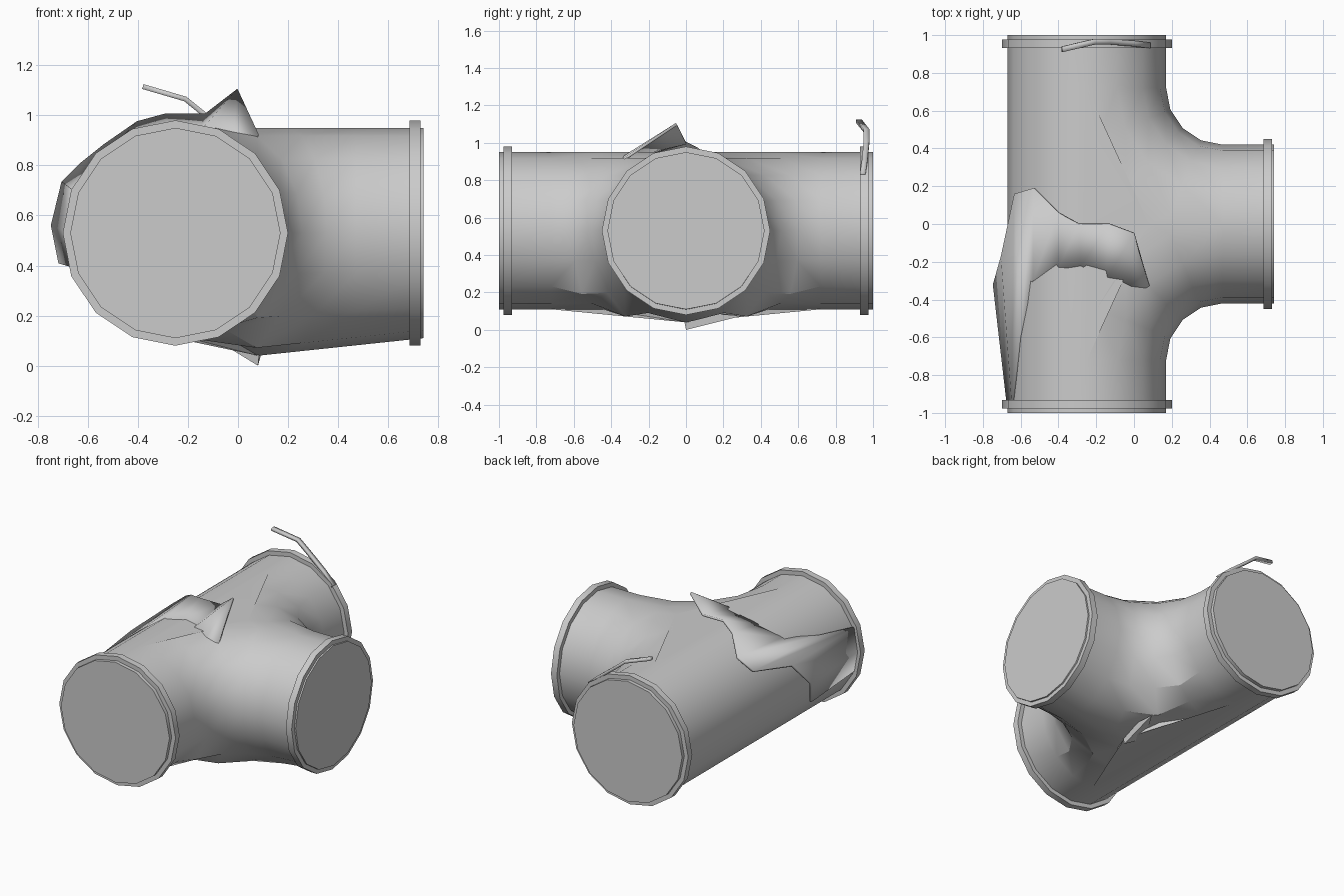
import bpy, bmesh
from math import sin, cos, pi, radians
from mathutils import Vector

if "Cube" in bpy.data.objects:
    bpy.data.objects.remove(bpy.data.objects["Cube"])

R, CX, CZ, END, BX = 0.42, -0.25, 0.53, 1.0, 0.74   # pipe radius, axis, ends
EX, EY, ER = 0.47, 0.72, 0.72                       # elbow sweep centre and radius


def finish(name, bm, smooth=True):
    bmesh.ops.remove_doubles(bm, verts=bm.verts, dist=0.0005)
    bmesh.ops.recalc_face_normals(bm, faces=bm.faces)
    me = bpy.data.meshes.new(name)
    bm.to_mesh(me)
    bm.free()
    ob = bpy.data.objects.new(name, me)
    bpy.context.collection.objects.link(ob)
    if smooth:
        bpy.ops.object.select_all(action='DESELECT')
        ob.select_set(True)
        bpy.context.view_layer.objects.active = ob
        bpy.ops.object.shade_smooth_by_angle(angle=radians(30))
    return ob


def add_face(bm, pts):
    bm.faces.new([bm.verts.new(p) for p in pts])


def grid(bm, rows):
    for a, b in zip(rows, rows[1:]):
        for i in range(len(a) - 1):
            add_face(bm, (a[i], a[i + 1], b[i + 1], b[i]))


def dent(p):
    # torn underside sags below the branch
    x, y, z = p
    if 0.05 < x < BX:
        z -= 0.07 * (BX - x) / 0.66 * max(0, min(1, (0.35 - z) / 0.2))
    return (x, y, z)


def elbow_line(a, s):
    # straight from main pipe end, around the fillet, out to branch end
    r = ER - R * cos(a)
    z = CZ + R * sin(a)
    pts = [(EX - r, END)]
    pts += [(EX - r * cos(t * pi / 8), EY - r * sin(t * pi / 8)) for t in range(5)]
    pts.append((BX, EY - r))
    return [dent((x, y * s, z)) for x, y in pts]


# Tee body
bm = bmesh.new()
for s in (1, -1):
    grid(bm, [elbow_line(radians(-90 + 22.5 * i), s) for i in range(9)])
ys = (END, EY, -EY, -END)
grid(bm, [[(CX + R * cos(a), y, CZ + R * sin(a)) for y in ys]
          for a in [radians(90 + 22.5 * i) for i in range(9)]])
# crotch panels between the two elbows, above and below
for a in (pi / 2, -pi / 2):
    mid = dent((0.08, 0, CZ + R * sin(a)))
    up, dn = elbow_line(a, 1)[1:6], elbow_line(a, -1)[1:6]
    loop = up + dn[::-1][1:] + [up[0]]
    for p, q in zip(loop, loop[1:]):
        add_face(bm, (mid, p, q))
# closed pipe ends
ring = [(R * cos(i * pi / 8), R * sin(i * pi / 8)) for i in range(16)]
for s in (1, -1):
    add_face(bm, [(CX + u, s * END, CZ + v) for u, v in ring])
add_face(bm, [(BX, u, CZ + v) for u, v in ring])
finish("tee_pipe", bm)


# Flange rims
def flange(name, origin, axis):
    bm = bmesh.new()
    bmesh.ops.create_cone(bm, cap_ends=True, segments=16, radius1=0.45,
                          radius2=0.45, depth=0.045)
    q = Vector((0, 0, 1)).rotation_difference(Vector(axis))
    for v in bm.verts:
        v.co = q @ v.co + Vector(origin)
    finish(name, bm)


flange("front_flange", (CX, -0.953, CZ), (0, 1, 0))
flange("back_flange", (CX, 0.953, CZ), (0, 1, 0))
flange("branch_flange", (0.707, 0, CZ), (1, 0, 0))


def sheet(name, rows, thick):
    bm = bmesh.new()
    grid(bm, rows)
    ob = finish(name, bm)
    m = ob.modifiers.new("thickness", 'SOLIDIFY')
    m.thickness = thick
    m.offset = 0


# Peeled plate over the front half of the main pipe: raised lip and root
lip = [(0.08, -0.32, 0.92), (0, -0.05, 1.10), (-0.13, 0, 1.0), (-0.29, 0, 1.0),
       (-0.40, 0.06, 0.97), (-0.53, 0.19, 0.88), (-0.63, 0.16, 0.80),
       (-0.70, -0.17, 0.73), (-0.74, -0.32, 0.56), (-0.71, -0.36, 0.41)]
root = [(0.06, -0.36, 0.80), (-0.02, -0.40, 0.88), (-0.15, -0.30, 0.93),
        (-0.28, -0.22, 0.94), (-0.40, -0.24, 0.91), (-0.53, -0.30, 0.83),
        (-0.60, -0.60, 0.75), (-0.64, -0.96, 0.69), (-0.665, -0.97, 0.53),
        (-0.64, -0.96, 0.39)]
sheet("peeled_plate", [lip, root], 0.015)

# Curled strip torn from the back rim
path = [(0.08, 0.945, 0.83), (0.0, 0.955, 0.90), (-0.13, 0.965, 1.0),
        (-0.21, 0.965, 1.065), (-0.38, 0.925, 1.115)]
sheet("curled_strip", [[(x, y - 0.015, z) for x, y, z in path],
                       [(x, y + 0.015, z) for x, y, z in path]], 0.02)

# Torn shard hanging under the crotch
bm = bmesh.new()
tip, a, b, c = (0.08, 0, 0), (-0.1, -0.01, 0.11), (0.1, 0.3, 0.075), (0.09, -0.02, 0.1)
for f in ((tip, a, b), (tip, b, c), (tip, c, a), (a, c, b)):
    add_face(bm, f)
finish("bottom_shard", bm)
